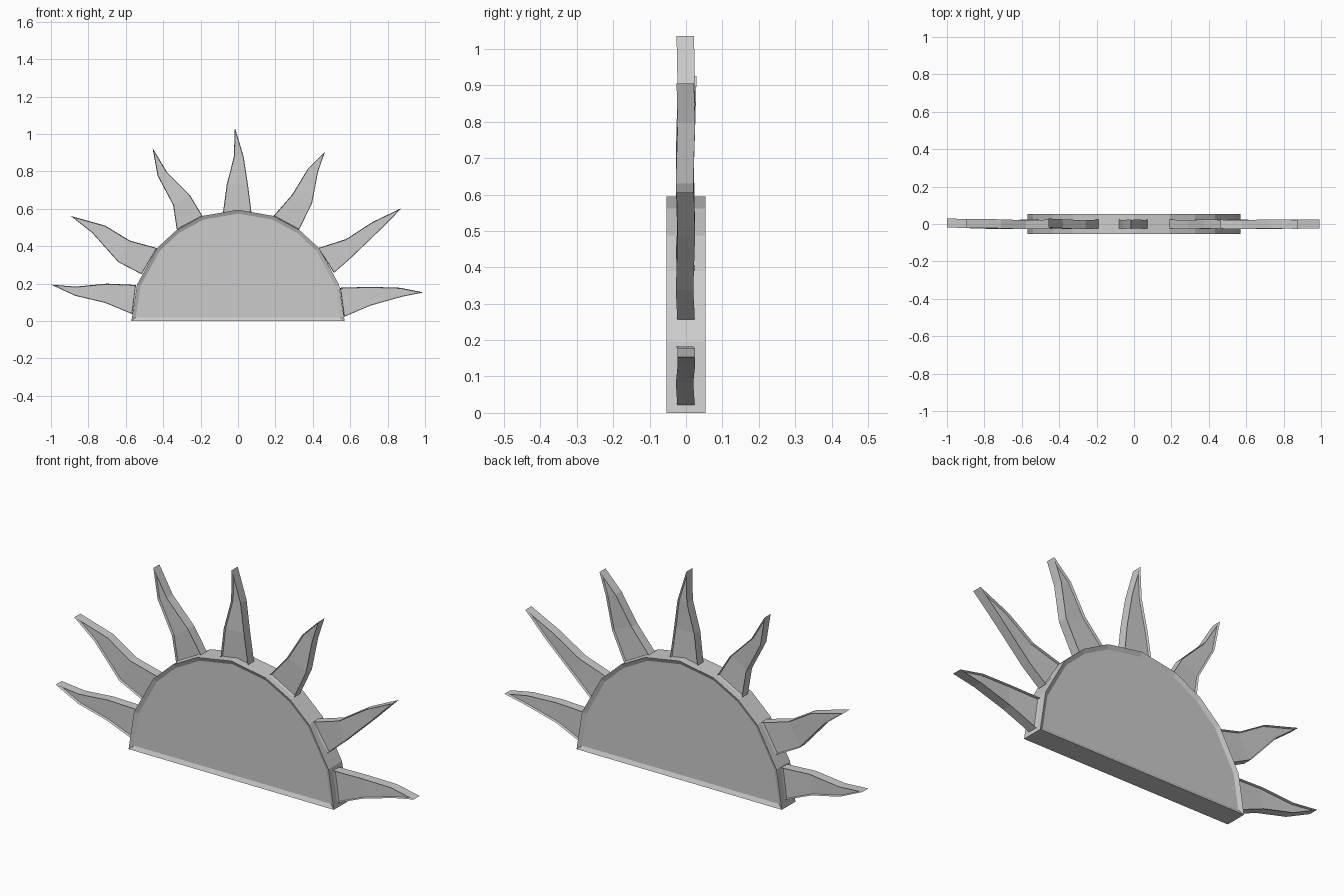
import bpy, bmesh

if "Cube" in bpy.data.objects:
    bpy.data.objects.remove(bpy.data.objects["Cube"])


def finish(bm, name, panels, rim, depth):
    # sink a panel into the front and back, leaving a raised rim
    bmesh.ops.recalc_face_normals(bm, faces=bm.faces[:])
    for group in panels:
        bmesh.ops.inset_region(bm, faces=group, thickness=rim, depth=-depth,
                               use_even_offset=True, use_boundary=True)
    mesh = bpy.data.meshes.new(name)
    bm.to_mesh(mesh)
    bm.free()
    obj = bpy.data.objects.new(name, mesh)
    bpy.context.collection.objects.link(obj)
    return obj


def sun_disc(half, y):
    bm = bmesh.new()
    outline = half + [(-x, z) for x, z in reversed(half[:-1])]
    front = [bm.verts.new((x, -y, z)) for x, z in outline]
    back = [bm.verts.new((x, y, z)) for x, z in outline]
    f, b = bm.faces.new(front), bm.faces.new(back[::-1])
    n = len(outline)
    for i in range(n):
        j = (i + 1) % n
        bm.faces.new((front[i], back[i], back[j], front[j]))
    finish(bm, "half_disc", [[f], [b]], 0.02, 0.01)


def ray(name, side_a, tip, side_b, lean):
    # two edges run base to tip; the blade waves slightly in depth
    bm = bmesh.new()
    wave = [0, -0.004, 0.001]
    layers, panels = [], []
    for y in (-0.024, 0.024):
        a = [bm.verts.new((x, y + w, z)) for (x, z), w in zip(side_a, wave)]
        b = [bm.verts.new((x, y + w, z)) for (x, z), w in zip(side_b, wave)]
        t = bm.verts.new((tip[0], y + lean, tip[1]))
        faces = [bm.faces.new((a[i], a[i + 1], b[i + 1], b[i])) for i in range(2)]
        faces.append(bm.faces.new((a[2], t, b[2])))
        panels.append(faces)
        layers.append(a + [t] + b[::-1])
    front, back = layers
    for i in range(7):
        j = (i + 1) % 7
        bm.faces.new((front[i], front[j], back[j], back[i]))
    finish(bm, name, panels, 0.003, 0.012)


# central half disc
sun_disc([(0.57, 0), (0.54, 0.195), (0.433, 0.39), (0.327, 0.488),
          (0.19, 0.562), (0, 0.595)], 0.054)

# seven flame-like rays, left to right
ray("ray_left_low", [(-0.545, 0.193), (-0.70, 0.20), (-0.87, 0.184)], (-1.0, 0.195),
    [(-0.565, 0.037), (-0.71, 0.097), (-0.87, 0.135)], 0.006)
ray("ray_left_mid", [(-0.433, 0.39), (-0.578, 0.43), (-0.71, 0.51)], (-0.895, 0.562),
    [(-0.515, 0.25), (-0.64, 0.315), (-0.78, 0.472)], 0.004)
ray("ray_left_high", [(-0.19, 0.562), (-0.258, 0.675), (-0.38, 0.797)], (-0.457, 0.926),
    [(-0.327, 0.488), (-0.347, 0.62), (-0.43, 0.777)], 0.005)
ray("ray_top", [(0.072, 0.582), (0.053, 0.73), (0.03, 0.88)], (-0.017, 1.035),
    [(-0.08, 0.58), (-0.06, 0.73), (-0.022, 0.88)], -0.002)
ray("ray_right_high", [(0.19, 0.562), (0.289, 0.675), (0.374, 0.815)], (0.465, 0.905),
    [(0.327, 0.488), (0.396, 0.63), (0.428, 0.797)], -0.002)
ray("ray_right_mid", [(0.428, 0.39), (0.578, 0.438), (0.72, 0.53)], (0.877, 0.605),
    [(0.513, 0.257), (0.604, 0.337), (0.76, 0.487)], -0.002)
ray("ray_right_low", [(0.545, 0.178), (0.706, 0.183), (0.866, 0.178)], (0.992, 0.153),
    [(0.567, 0.022), (0.706, 0.082), (0.877, 0.13)], 0.0)
